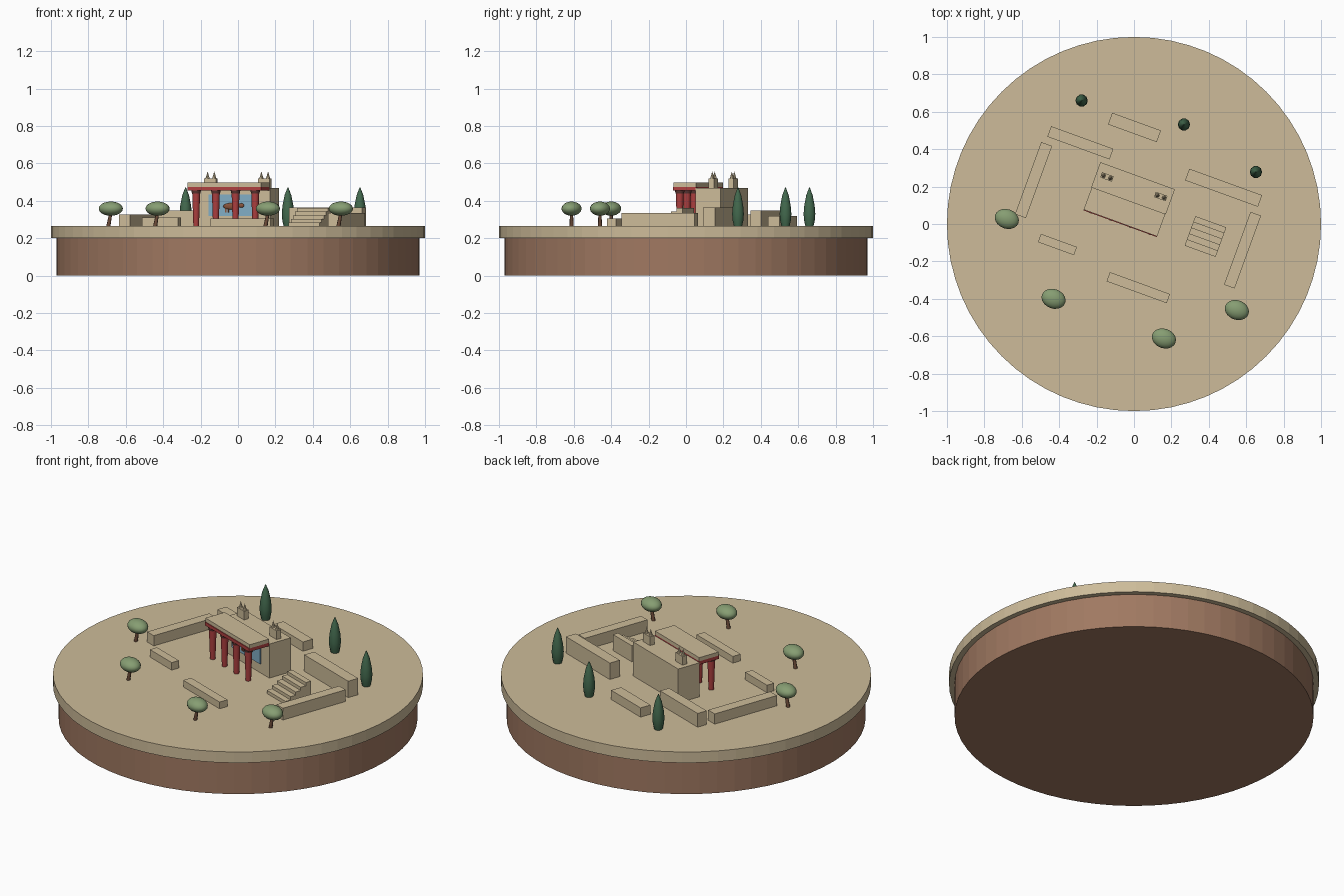
import bpy, math
from mathutils import Matrix, Vector

if "Cube" in bpy.data.objects:
    bpy.data.objects.remove(bpy.data.objects["Cube"])


def material(name, r, g, b):
    m = bpy.data.materials.new(name)
    m.use_nodes = True
    m.diffuse_color = (r, g, b, 1)
    m.node_tree.nodes["Principled BSDF"].inputs["Base Color"].default_value = (r, g, b, 1)
    return m


SAND = material("sandstone", .61, .50, .32)
EARTH = material("brown earth", .35, .19, .12)
RED = material("column red", .42, .05, .05)
DARK = material("dark capital", .12, .04, .035)
BLUE = material("fresco blue", .22, .42, .56)
BULL = material("fresco brown", .25, .09, .045)
OLIVE = material("olive green", .24, .34, .17)
CYPRESS = material("cypress green", .055, .14, .075)
BARK = material("bark", .15, .07, .04)

GROUND = .265
TURN = math.radians(-20)          # the whole site is turned on the disc
SITE = Matrix.Rotation(TURN, 4, 'Z')


def finish(name, mat, smooth=False):
    o = bpy.context.object
    o.name = name
    o.data.materials.append(mat)
    if smooth:
        bpy.ops.object.shade_smooth_by_angle(angle=math.radians(50))
    return o


def box(name, mat, x, y, w, d, z0, z1):
    """Box in the site's own turned axes."""
    bpy.ops.mesh.primitive_cube_add(size=1, location=SITE @ Vector((x, y, (z0 + z1) / 2)),
                                    rotation=(0, 0, TURN))
    bpy.context.object.scale = (w, d, z1 - z0)
    return finish(name, mat)


def cone(name, mat, loc, r0, r1, z0, z1, sides=12, smooth=False):
    bpy.ops.mesh.primitive_cone_add(vertices=sides, radius1=r0, radius2=r1, depth=z1 - z0,
                                    location=(loc[0], loc[1], (z0 + z1) / 2))
    return finish(name, mat, smooth)


def ball(name, mat, loc, size, turn=TURN):
    bpy.ops.mesh.primitive_uv_sphere_add(segments=20, ring_count=12, radius=1,
                                         location=loc, rotation=(0, 0, turn))
    bpy.context.object.scale = size
    return finish(name, mat, True)


def lathe(name, mat, loc, profile, sides=10):
    """Revolve (radius, height) points; caps close both ends."""
    verts, faces = [], []
    for r, z in profile:
        for i in range(sides):
            a = 2 * math.pi * i / sides
            verts.append((r * math.cos(a), r * math.sin(a), z))
    for k in range(len(profile) - 1):
        for i in range(sides):
            j = (i + 1) % sides
            a, b = k * sides, (k + 1) * sides
            faces.append((a + i, a + j, b + j, b + i))
    faces.append(tuple(reversed(range(sides))))
    faces.append(tuple(range(len(verts) - sides, len(verts))))
    mesh = bpy.data.meshes.new(name)
    mesh.from_pydata(verts, [], faces)
    o = bpy.data.objects.new(name, mesh)
    o.location = (loc[0], loc[1], GROUND)
    bpy.context.collection.objects.link(o)
    bpy.ops.object.select_all(action='DESELECT')
    o.select_set(True)
    bpy.context.view_layer.objects.active = o
    return finish(name, mat, True)


# Round base
cone("earth_base", EARTH, (0, 0), .97, .97, 0, .2, 64)
cone("ground_disc", SAND, (0, 0), 1, 1, .2, GROUND, 64)

# Ruined walls: x, y, width, depth, top
for name, x, y, w, d, top in (
        ("back_left_wall", -.418, .31, .354, .06, .347),
        ("back_wall", -.174, .486, .277, .066, .32),
        ("left_wall", -.585, .037, .062, .41, .326),
        ("front_left_wall", -.347, -.243, .205, .047, .31),
        ("front_wall", .138, -.312, .342, .052, .305),
        ("back_right_wall", .384, .346, .414, .066, .363),
        ("right_wall", .593, .067, .06, .414, .335)):
    box(name, SAND, x, y, w, d, GROUND, top)

# Solid staircase rising to the back
for i in range(5):
    box(f"stair_{i + 1}", SAND, .382, -.016 + .0336 * (i + .5), .176, .0336,
        GROUND, GROUND + .0192 * (i + 1))

# Hall, portico roof and beam
CX = -.07
box("hall", SAND, CX, .178, .424, .142, GROUND, .468)
box("portico_roof", SAND, CX, .044, .418, .128, .475, .497)
box("portico_beam", RED, CX, .042, .418, .132, .455, .475)

# Columns, narrower at the foot
for i in range(4):
    p = SITE @ Vector((CX + .112 * (i - 1.5), 0, 0))
    cone(f"column_{i + 1}", RED, p, .015, .021, GROUND, .438, 16, True)
    cone(f"capital_{i + 1}", DARK, p, .022, .026, .438, .455, 16, True)

# Painted panel with a bull
box("fresco_panel", BLUE, CX, .104, .268, .008, .32, .435)


def painted(name, x, z, rx, rz):
    ball(name, BULL, SITE @ Vector((CX + x, .099, z)), (rx, .008, rz))


painted("bull_body", -.005, .371, .045, .017)
painted("bull_head", .052, .375, .016, .012)
for i, x in enumerate((-.035, -.022, .02, .032)):
    box(f"bull_leg_{i + 1}", BULL, CX + x, .099, .007, .005, .338, .368)

# Horned blocks on the roof
for side, x in (("left", .084), ("right", -.222)):
    box(f"horn_block_{side}", SAND, x, .187, .066, .03, .468, .52)
    for k in (-1, 1):
        p = SITE @ Vector((x + k * .019, .187, 0))
        cone(f"horn_{side}_{'a' if k < 0 else 'b'}", SAND, p, .011, 0, .52, .557, 8)

# Olive trees with leaning trunks
for i, (x, y) in enumerate(((-.68, .027), (-.43, -.4), (.16, -.612), (.55, -.46))):
    trunk = cone(f"olive_trunk_{i + 1}", BARK, (x - .006, y), .011, .008, GROUND - .005, .345, 8, True)
    trunk.rotation_euler = (0, .18, 0)
    ball(f"olive_crown_{i + 1}", OLIVE, (x, y, .358), (.066, .052, .038))

# Cypress trees
for i, p in enumerate(((-.28, .66), (.267, .532), (.652, .278))):
    lathe(f"cypress_{i + 1}", CYPRESS, p,
          [(.023, 0), (.03, .03), (.033, .065), (.029, .11), (.018, .165), (.002, .206)])
